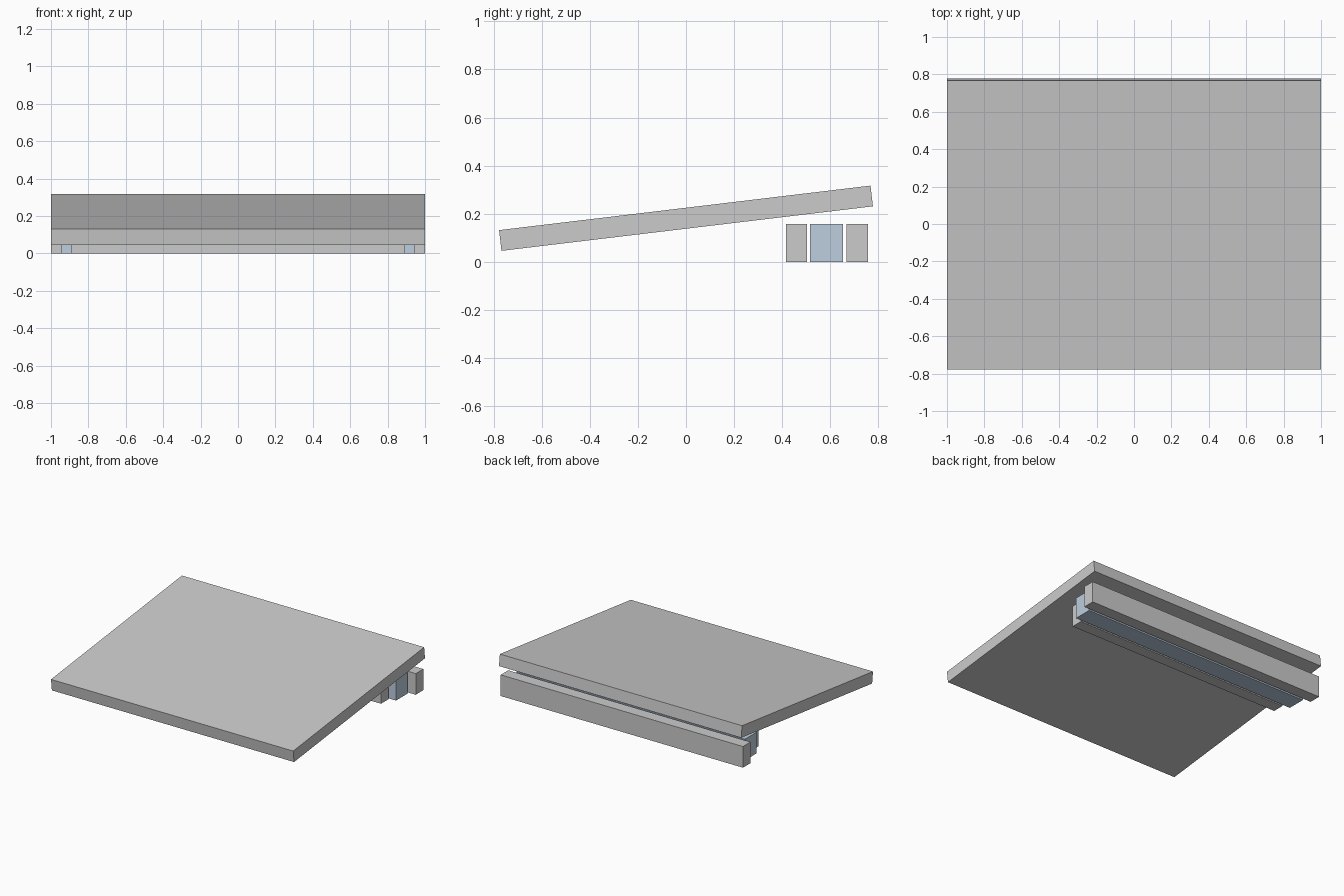
import bpy
import bmesh

if "Cube" in bpy.data.objects:
    bpy.data.objects.remove(bpy.data.objects["Cube"])


def prism(name, profile, half_width, colour=None):
    """Extrude a (y, z) profile along x, centred on x = 0."""
    bm = bmesh.new()
    face = bm.faces.new([bm.verts.new((-half_width, y, z)) for y, z in profile])
    ext = bmesh.ops.extrude_face_region(bm, geom=[face])
    moved = [v for v in ext["geom"] if isinstance(v, bmesh.types.BMVert)]
    bmesh.ops.translate(bm, verts=moved, vec=(2 * half_width, 0, 0))
    bmesh.ops.recalc_face_normals(bm, faces=bm.faces)
    mesh = bpy.data.meshes.new(name)
    bm.to_mesh(mesh)
    bm.free()
    obj = bpy.data.objects.new(name, mesh)
    bpy.context.collection.objects.link(obj)
    if colour:
        mat = bpy.data.materials.new(name + "_colour")
        mat.diffuse_color = (*colour, 1)
        mat.use_nodes = True
        mat.node_tree.nodes["Principled BSDF"].inputs["Base Color"].default_value = mat.diffuse_color
        mesh.materials.append(mat)
    return obj


def bar(name, y0, y1, half_width, colour=None):
    top = 0.158
    return prism(name, [(y0, 0), (y1, 0), (y1, top), (y0, top)], half_width, colour)


# Tilted slab, thin and rising to the back
prism("sloped_slab",
      [(-0.767, 0.046), (0.777, 0.231), (0.767, 0.317), (-0.777, 0.132)],
      1.0, (0.86, 0.86, 0.84))

# Three parallel bars under the raised edge, each wider than the one in front
bar("front_bar", 0.415, 0.503, 0.89)
bar("middle_bar", 0.515, 0.653, 0.944, (0.51, 0.62, 0.74))
bar("back_bar", 0.668, 0.757, 1.0)
